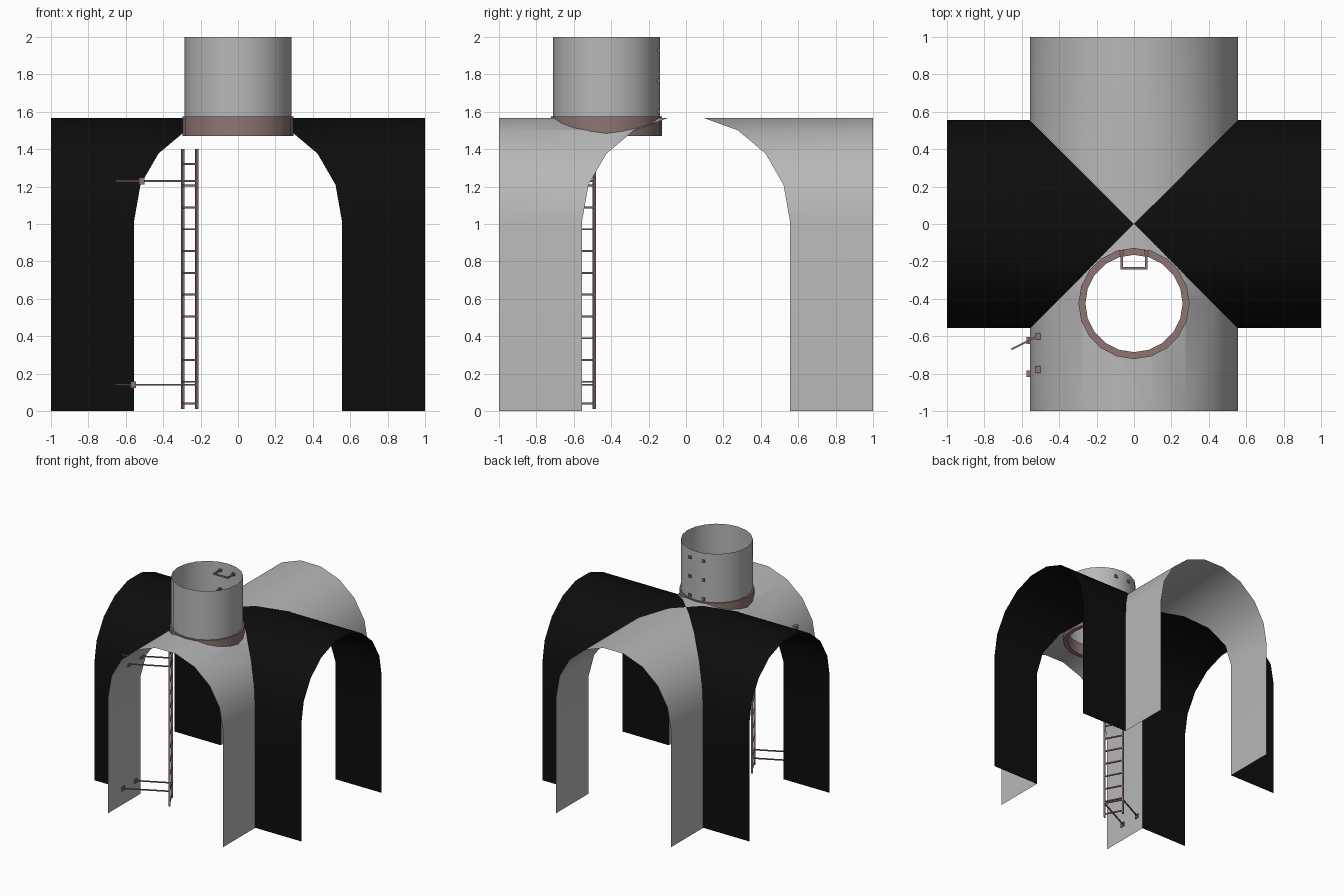
import bpy, bmesh, math
from mathutils import Matrix, Vector

cube = bpy.data.objects.get("Cube")
if cube:
    bpy.data.objects.remove(cube)


def material(name, rgb):
    mat = bpy.data.materials.new(name)
    mat.use_nodes = True
    color = (*rgb, 1)
    mat.diffuse_color = color
    mat.node_tree.nodes["Principled BSDF"].inputs["Base Color"].default_value = color
    return mat


GREY = material("light grey", (0.48, 0.48, 0.48))
BLACK = material("black", (0.004, 0.004, 0.004))
BROWN = material("rusty brown", (0.27, 0.18, 0.175))


def finish(name, bm, mat, smooth=False):
    mesh = bpy.data.meshes.new(name)
    bm.to_mesh(mesh)
    bm.free()
    mesh.materials.append(mat)
    if smooth:
        mesh.shade_smooth()
        mesh.set_sharp_from_angle(angle=math.radians(30))
    obj = bpy.data.objects.new(name, mesh)
    bpy.context.collection.objects.link(obj)
    return obj


def add_bar(bm, a, b, width, depth=None):
    """Box-section bar from a to b."""
    a, b = Vector(a), Vector(b)
    rot = (b - a).to_track_quat('Z', 'Y').to_matrix().to_4x4()
    size = Matrix.Diagonal((width, depth or width, (b - a).length, 1))
    bmesh.ops.create_cube(bm, size=1, matrix=Matrix.Translation((a + b) / 2) @ rot @ size)


def add_block(bm, center, size, turn=0):
    mat = Matrix.Translation(center) @ Matrix.Rotation(turn, 4, 'Z') @ Matrix.Diagonal((*size, 1))
    bmesh.ops.create_cube(bm, size=1, matrix=mat)


# Vault arms: arched profile from the groin lines out to the open end
R, SPRING, SIDES = 0.555, 1.02, 20
SHAFT = Vector((0, -0.425, 0))
half = [(R, 0)] + [(R * math.cos(math.radians(t)), SPRING + R * math.sin(math.radians(t)))
                   for t in range(0, 81, 20)]
crown = half[-1][1]
profile = half + [(0, crown)] + [(-x, z) for x, z in reversed(half)]


def cut_shaft_hole(bm, radius):
    for i in range(SIDES):
        t = (i + 0.5) * math.tau / SIDES
        n = Vector((math.cos(t), math.sin(t), 0))
        geom = bm.verts[:] + bm.edges[:] + bm.faces[:]
        bmesh.ops.bisect_plane(bm, geom=geom, dist=1e-5, plane_no=n,
                               plane_co=SHAFT + n * radius * math.cos(math.pi / SIDES))
    inside = []
    for f in bm.faces:
        d = f.calc_center_median() - SHAFT
        reach = max(d.x * math.cos((i + 0.5) * math.tau / SIDES)
                    + d.y * math.sin((i + 0.5) * math.tau / SIDES) for i in range(SIDES))
        if reach < radius * math.cos(math.pi / SIDES):
            inside.append(f)
    bmesh.ops.delete(bm, geom=inside, context='FACES')
    bmesh.ops.dissolve_limit(bm, angle_limit=0.005, verts=bm.verts[:], edges=bm.edges[:])


def vault_arm(name, turn, mat, hole=False):
    bm = bmesh.new()
    rows = [(bm.verts.new((x, -1, z)), bm.verts.new((x, -abs(x), z))) for x, z in profile]
    for (a, b), (c, d) in zip(rows, rows[1:]):
        bm.faces.new((a, b, d, c))
    bmesh.ops.recalc_face_normals(bm, faces=bm.faces[:])
    if sum(f.normal.z for f in bm.faces) < 0:
        bmesh.ops.reverse_faces(bm, faces=bm.faces[:])
    if hole:
        cut_shaft_hole(bm, 0.283)
    bmesh.ops.rotate(bm, verts=bm.verts[:], matrix=Matrix.Rotation(math.radians(turn), 3, 'Z'))
    finish(name, bm, mat, True)


vault_arm("front_vault", 0, GREY, hole=True)
vault_arm("left_vault", 90, BLACK)
vault_arm("back_vault", 180, GREY)
vault_arm("right_vault", 270, BLACK)


# Shaft shell and collar, swept from rings of (radius, height)
def lathe(name, rings, mat, closed=False):
    bm = bmesh.new()
    loops = [[bm.verts.new((SHAFT.x + r * math.cos(i * math.tau / SIDES),
                            SHAFT.y + r * math.sin(i * math.tau / SIDES), z))
              for i in range(SIDES)] for r, z in rings]
    pairs = list(zip(loops, loops[1:])) + ([(loops[-1], loops[0])] if closed else [])
    for lo, hi in pairs:
        for i in range(SIDES):
            j = (i + 1) % SIDES
            bm.faces.new((lo[i], lo[j], hi[j], hi[i]))
    finish(name, bm, mat, True)


lathe("shaft_wall", [(0.285, 1.57), (0.285, 2.0)], GREY)
lathe("shaft_collar", [(0.297, 1.47), (0.297, 1.575), (0.26, 1.575), (0.26, 1.47)], BROWN, True)

# Step irons on the back of the shaft, with fixing plates outside
bm = bmesh.new()
for z in (1.6, 1.765, 1.93):
    for s in (-1, 1):
        add_bar(bm, (s * 0.065, -0.145, z), (s * 0.065, -0.242, z), 0.012)
        add_block(bm, (s * 0.065, -0.145, z), (0.024, 0.012, 0.024))
        add_block(bm, (s * 0.065, -0.158, z), (0.024, 0.008, 0.024))
    add_bar(bm, (-0.071, -0.236, z), (0.071, -0.236, z), 0.012)
finish("step_irons", bm, BROWN)

# Ladder rails and rungs
rails = [Vector((-0.295, -0.49, 0)), Vector((-0.22, -0.63, 0))]
across = rails[1] - rails[0]
turn = math.atan2(across.y, across.x)
bm = bmesh.new()
for p in rails:
    add_block(bm, p + Vector((0, 0, 0.705)), (0.012, 0.016, 1.39), turn)
finish("ladder_rails", bm, BROWN)
bm = bmesh.new()
for i in range(12):
    up = Vector((0, 0, 0.04 + i * 0.1165))
    add_bar(bm, rails[0] + up, rails[1] + up, 0.01)
finish("ladder_rungs", bm, BROWN)

# Wall braces with fixing blocks; one pair runs on through the wall
bm = bmesh.new()
for z, wall in ((0.14, -0.56), (1.23, -0.515)):
    for p, end in zip(rails, (-0.655, wall - 0.012)):
        def along(x):
            return Vector((x, p.y + (x - p.x) * 0.5, z))
        add_bar(bm, along(end), along(p.x), 0.009)
        add_block(bm, along(wall), (0.028, 0.036, 0.036))
    add_bar(bm, rails[0] + Vector((0, 0, z)), rails[1] + Vector((0, 0, z)), 0.009)
finish("ladder_braces", bm, BROWN)
